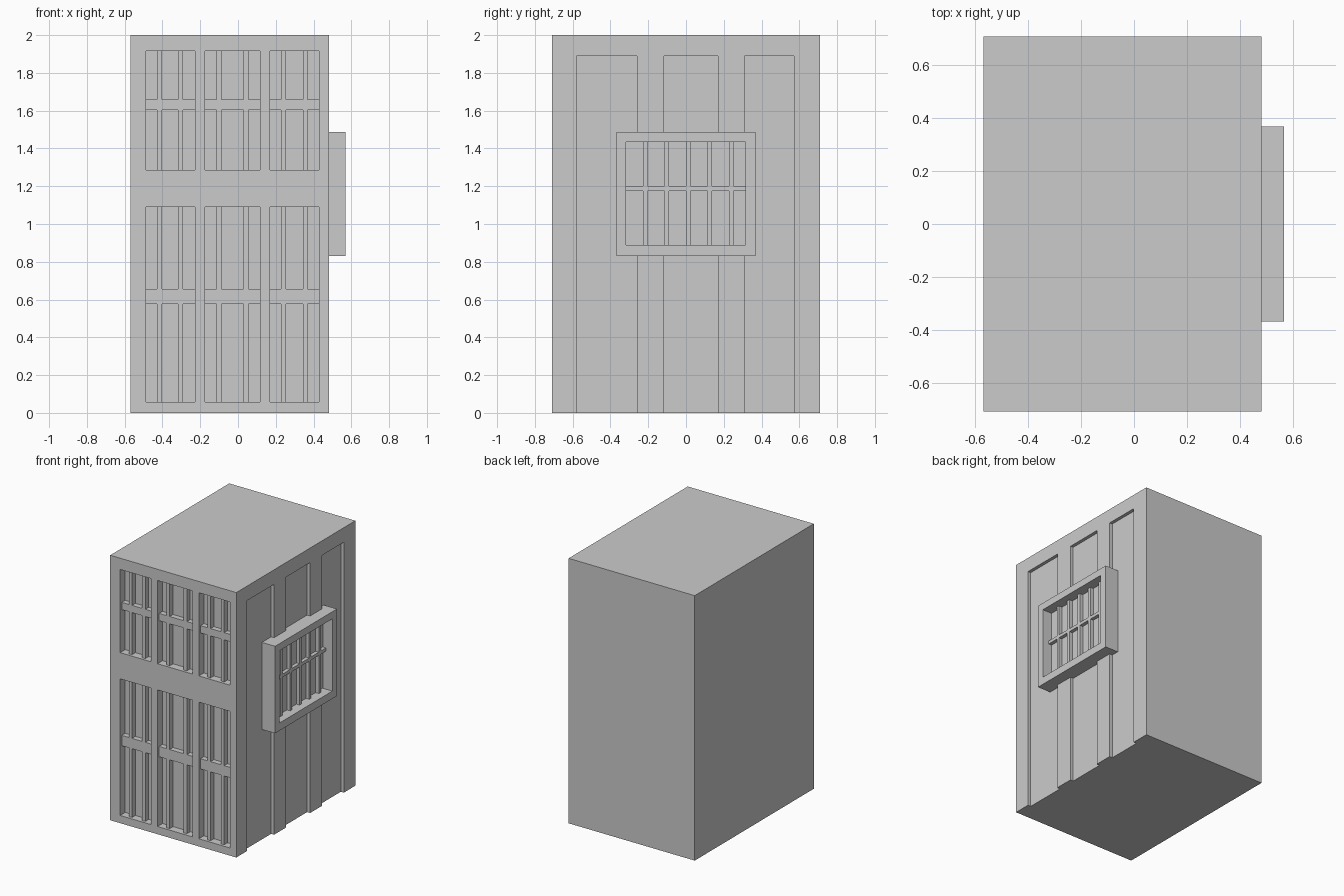
import bpy
import bmesh
from mathutils import Matrix, Vector

if "Cube" in bpy.data.objects:
    bpy.data.objects.remove(bpy.data.objects["Cube"])


def boxes(name, spans):
    """One mesh object made of boxes, each given as (x0, x1, y0, y1, z0, z1)."""
    bm = bmesh.new()
    for x0, x1, y0, y1, z0, z1 in spans:
        m = Matrix.Translation(((x0 + x1) / 2, (y0 + y1) / 2, (z0 + z1) / 2))
        m = m @ Matrix.Diagonal(Vector((x1 - x0, y1 - y0, z1 - z0, 1)))
        bmesh.ops.create_cube(bm, size=1, matrix=m)
    mesh = bpy.data.meshes.new(name)
    bm.to_mesh(mesh)
    bm.free()
    ob = bpy.data.objects.new(name, mesh)
    bpy.context.collection.objects.link(ob)
    return ob


def cut(ob, spans):
    """Carve disjoint boxes out of an object."""
    cutter = boxes("cutter", spans)
    cutter.hide_render = True
    mod = ob.modifiers.new("recesses", 'BOOLEAN')
    mod.operation, mod.solver, mod.object = 'DIFFERENCE', 'EXACT', cutter
    bpy.context.view_layer.objects.active = ob
    bpy.ops.object.modifier_apply(modifier=mod.name)
    bpy.data.objects.remove(cutter)


def lattice(u0, u1, z0, z1, bars, rail):
    """Upright bars plus rail pieces between them, as (u0, u1, z0, z1)."""
    parts = [(a, b, z0, z1) for a, b in bars]
    starts = [u0] + [b for a, b in bars]
    ends = [a for a, b in bars] + [u1]
    return parts + [(a, b, *rail) for a, b in zip(starts, ends)]


# Front openings: (left, right, bars) by column, (bottom, top, rail) by row
COLUMNS = [(-0.487, -0.228, [(-0.428, -0.402), (-0.317, -0.291)]),
           (-0.175, 0.116, [(-0.113, -0.087), (0.028, 0.056)]),
           (0.17, 0.43, [(0.228, 0.254), (0.343, 0.368)])]
ROWS = [(0.058, 1.089, (0.577, 0.655)), (1.287, 1.915, (1.604, 1.659))]
FRONT, GLASS, BAR = -0.71, -0.65, -0.69

# Building body with front window recesses and right wall panels
body = boxes("building_body", [(-0.57, 0.483, FRONT, 0.71, 0, 2)])
cuts = [(x0, x1, FRONT - 0.1, GLASS, z0, z1)
        for x0, x1, _ in COLUMNS for z0, z1, _ in ROWS]
cuts += [(0.458, 0.6, y0, y1, -0.1, 1.89)
         for y0, y1 in [(-0.58, -0.26), (-0.117, 0.17), (0.31, 0.572)]]
cut(body, cuts)

# Front window bars
for x0, x1, bars in COLUMNS:
    for z0, z1, rail in ROWS:
        boxes("front_window_bars",
              [(a, b, BAR, GLASS, c, d)
               for a, b, c, d in lattice(x0, x1, z0, z1, bars, rail)])

# Projecting side window box
Y0, Y1, Z0, Z1 = -0.317, 0.314, 0.888, 1.433
bay = boxes("side_window_frame", [(0.44, 0.568, -0.369, 0.369, 0.83, 1.487)])
cut(bay, [(0.488, 0.7, Y0, Y1, Z0, Z1)])

# Side window bars
side_bars = [(-0.228 + 0.114 * i, -0.204 + 0.114 * i) for i in range(5)]
boxes("side_window_bars",
      [(0.488, 0.515, a, b, c, d)
       for a, b, c, d in lattice(Y0, Y1, Z0, Z1, side_bars, (1.176, 1.2))])
